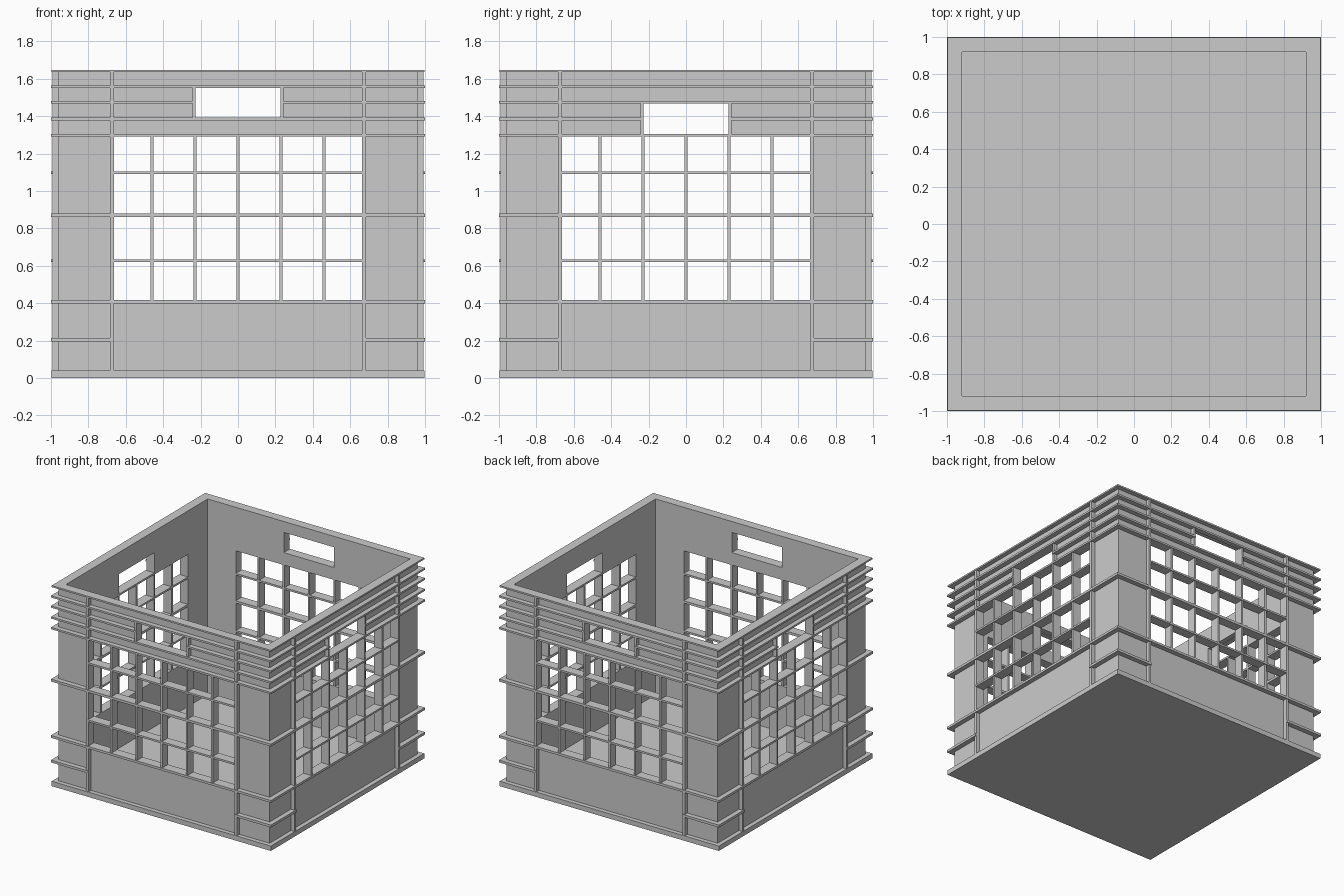
import bpy, bmesh
from math import pi
from mathutils import Matrix

if "Cube" in bpy.data.objects:
    bpy.data.objects.remove(bpy.data.objects["Cube"])

INNER, SKIN, OUT, PROUD = 0.92, 0.96, 0.993, 1.0   # wall depths from the centre
POST, OPEN = 0.685, 0.664                          # upright rib outer / inner edges
TOP = 1.648
HOLE = 0.228                                       # handle half width
T = 0.016                                          # thin bar thickness


def box(bm, x0, x1, y0, y1, z0, z1):
    m = Matrix.Translation(((x0 + x1) / 2, (y0 + y1) / 2, (z0 + z1) / 2)) @ \
        Matrix.Diagonal((x1 - x0, y1 - y0, z1 - z0, 1))
    bmesh.ops.create_cube(bm, size=1, matrix=m)


def make(name, boxes, turn=0):
    """One object from boxes; depth d is measured outward from the centre (towards -y)."""
    bm = bmesh.new()
    for x0, x1, d0, d1, z0, z1 in boxes:
        box(bm, x0, x1, -d1, -d0, z0, z1)
    bmesh.ops.rotate(bm, verts=bm.verts, cent=(0, 0, 0),
                     matrix=Matrix.Rotation(turn, 3, 'Z'))
    me = bpy.data.meshes.new(name)
    bm.to_mesh(me)
    bm.free()
    ob = bpy.data.objects.new(name, me)
    bpy.context.collection.objects.link(ob)


def both(x0, x1, *rest):
    """A box and its mirror image across x = 0."""
    return [(x0, x1, *rest), (-x1, -x0, *rest)]


def side(name, turn, long_side, h0, h1):
    skin_end = SKIN if long_side else INNER     # front and back overlap the corners
    rib_end = PROUD if long_side else SKIN

    # flat skin: corner panels, lower panel, upper band around the handle hole
    skin = both(OPEN, skin_end, INNER, SKIN, 0.04, TOP)
    skin.append((-OPEN, OPEN, INNER, SKIN, 0.04, 0.417))
    skin += both(HOLE, OPEN, INNER, SKIN, 1.29, TOP)
    skin.append((-HOLE, HOLE, INNER, SKIN, h1, TOP))
    skin.append((-HOLE, HOLE, INNER, SKIN, 1.29, h0))
    make(name + "_panel", skin, turn)

    # horizontal ribs
    ribs = both(OPEN, rib_end, SKIN, PROUD, 0.195, 0.215)
    for z0, z1 in ((0.398, 0.417), (1.29, 1.305), (1.377, 1.392),
                   (1.467, 1.482), (1.55, 1.565)):
        if z1 > h0 + 0.01 and z0 < h1 - 0.01:   # interrupted by the handle hole
            ribs += both(HOLE, rib_end, SKIN, PROUD, z0, z1)
        else:
            ribs.append((-rib_end, rib_end, SKIN, PROUD, z0, z1))
    ribs += both(OPEN, rib_end, SKIN, PROUD, 0.86, 0.88)
    make(name + "_ribs", ribs, turn)

    # upright ribs and handle side cheeks
    posts = both(OPEN, POST, SKIN, OUT, 0.04, TOP - 0.013)
    posts += both(HOLE, HOLE + T, SKIN, OUT, h0, h1)
    make(name + "_uprights", posts, turn)

    # open lattice
    grid = [(-OPEN, OPEN, INNER, PROUD, z0, z1)
            for z0, z1 in ((0.62, 0.635), (0.86, 0.88), (1.09, 1.105))]
    grid += [(i * 0.23 - T / 2, i * 0.23 + T / 2, INNER, OUT, 0.417, 1.29)
             for i in range(-2, 3)]
    make(name + "_lattice", grid, turn)

    # top rim flange
    e = 0.996 if long_side else SKIN
    make(name + "_rim", [(-e, e, SKIN, 0.996, TOP - 0.013, TOP)], turn)


for i, name in enumerate(("front", "right", "back", "left")):
    if i % 2 == 0:
        side(name, i * pi / 2, True, 1.392, 1.558)
    else:
        side(name, i * pi / 2, False, 1.305, 1.47)

# floor slab with base lip
make("floor", [(-0.996, 0.996, -0.996, 0.996, 0, 0.04)])
